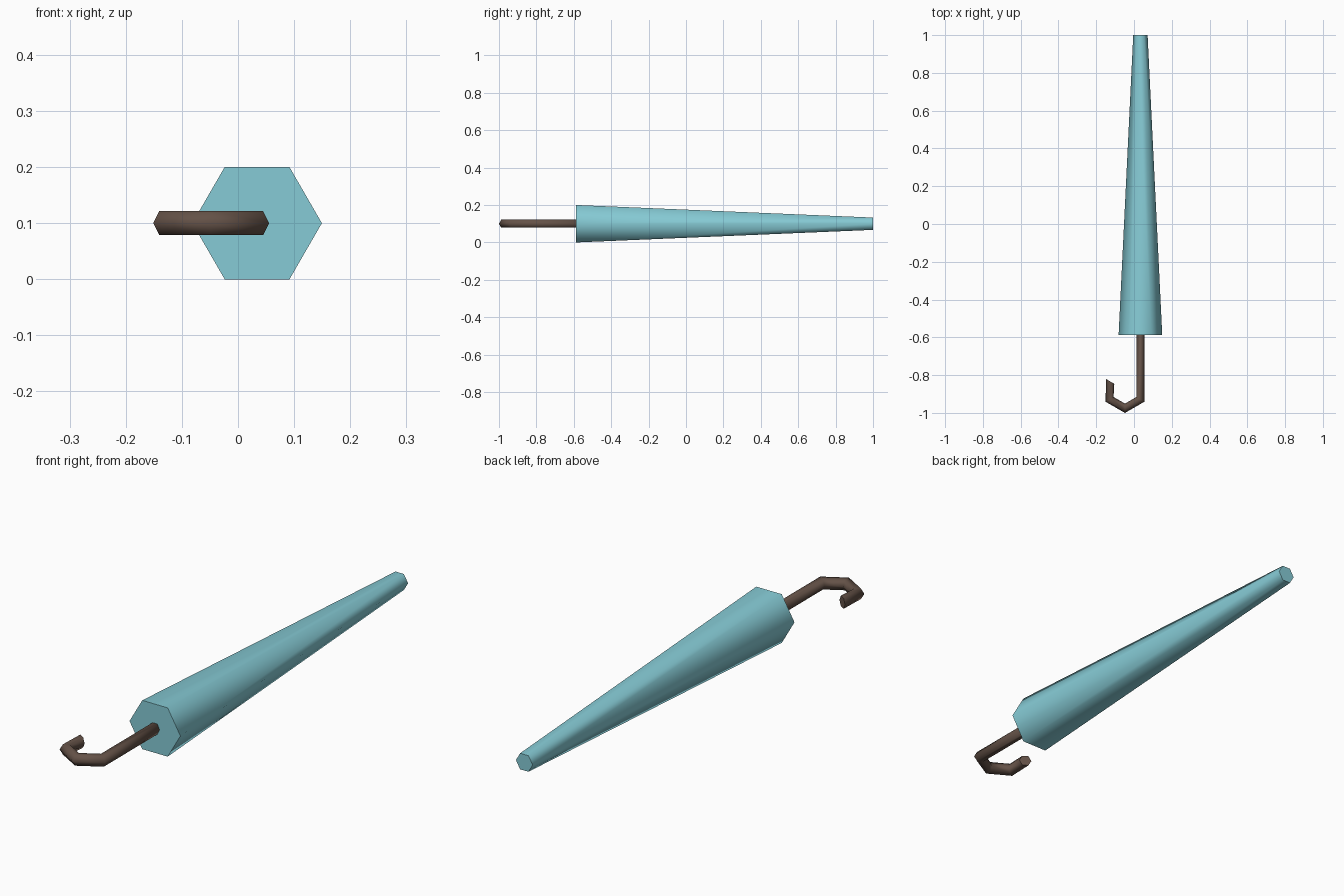
import bpy, math
from mathutils import Vector

if "Cube" in bpy.data.objects:
    bpy.data.objects.remove(bpy.data.objects["Cube"])


def material(name, rgb):
    m = bpy.data.materials.new(name)
    m.diffuse_color = (*rgb, 1)
    m.use_nodes = True
    m.node_tree.nodes["Principled BSDF"].inputs["Base Color"].default_value = m.diffuse_color
    return m


def ring(center, radial, radius, sides=6):
    """Polygon ring spanned by a radial direction in plan and world up."""
    c, u, up = Vector(center), Vector(radial), Vector((0, 0, 1))
    return [c + radius * (math.cos(a) * u + math.sin(a) * up)
            for a in (2 * math.pi * i / sides for i in range(sides))]


def loft(name, rings, mat):
    """Skin a row of rings, close both ends and smooth the sides."""
    n = len(rings[0])
    verts = [v for r in rings for v in r]
    faces = [(k * n + i, k * n + (i + 1) % n,
              (k + 1) * n + (i + 1) % n, (k + 1) * n + i)
             for k in range(len(rings) - 1) for i in range(n)]
    faces.append(tuple(reversed(range(n))))
    faces.append(tuple(range(len(verts) - n, len(verts))))
    me = bpy.data.meshes.new(name)
    me.from_pydata(verts, [], faces)
    me.materials.append(mat)
    ob = bpy.data.objects.new(name, me)
    bpy.context.collection.objects.link(ob)
    bpy.ops.object.select_all(action='DESELECT')
    ob.select_set(True)
    bpy.context.view_layer.objects.active = ob
    # Consistent outward normals
    bpy.ops.object.mode_set(mode='EDIT')
    bpy.ops.mesh.select_all(action='SELECT')
    bpy.ops.mesh.normals_make_consistent(inside=False)
    bpy.ops.object.mode_set(mode='OBJECT')
    bpy.ops.object.shade_smooth_by_angle(angle=math.radians(65))
    return ob


teal = material("pale teal fabric", (0.24, 0.60, 0.67))
brown = material("dark brown wood", (0.127, 0.083, 0.063))

AXIS_X, Z = 0.034, 0.1

# Folded canopy: tapered hexagonal body
loft("canopy", [ring((AXIS_X, -0.587, Z), (1, 0, 0), 0.1155),
                ring((AXIS_X, 1.0, Z), (1, 0, 0), 0.038)], teal)

# Shaft and hooked handle: straight rod followed by a coarse 180 degree bend
TUBE, BEND = 0.0247, 0.0945
cx, cy = AXIS_X - BEND * math.cos(math.radians(30)), -0.881
tilt = (math.cos(math.radians(-30)), math.sin(math.radians(-30)), 0)
rings = [ring((AXIS_X, -0.56, Z), tilt, TUBE)]
for deg in (-30, -90, -150, -210):
    a = math.radians(deg)
    d = (math.cos(a), math.sin(a), 0)
    rings.append(ring((cx + BEND * d[0], cy + BEND * d[1], Z), d, TUBE))
# The tip leans slightly inward
rings[-1] = [v + Vector((0.004, 0, 0)) for v in rings[-1]]
loft("hook_handle", rings, brown)
